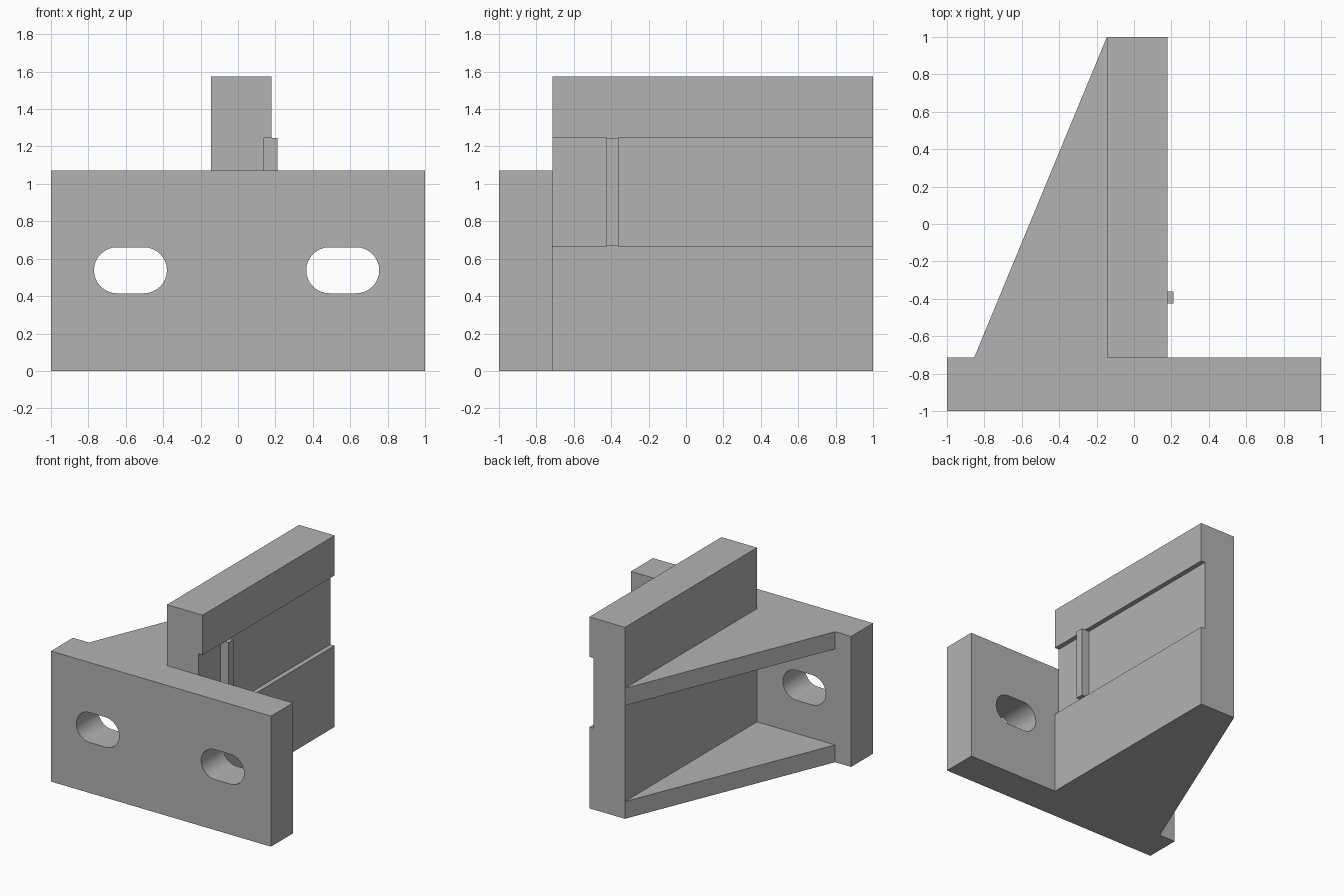
import bpy, bmesh, math

if "Cube" in bpy.data.objects:
    bpy.data.objects.remove(bpy.data.objects["Cube"])

grey = bpy.data.materials.new("plain grey")
grey.diffuse_color = (0.45, 0.45, 0.45, 1)
grey.use_nodes = True
grey.node_tree.nodes["Principled BSDF"].inputs["Base Color"].default_value = grey.diffuse_color


def extrude_profile(name, loops, lo, hi, axis):
    """Fill 2D loops (first is the outline, others are holes) and extrude along y or z."""
    curve = bpy.data.curves.new(name, 'CURVE')
    curve.dimensions = '2D'
    curve.fill_mode = 'BOTH'
    curve.extrude = (hi - lo) / 2
    for loop in loops:
        spline = curve.splines.new('POLY')
        spline.points.add(len(loop) - 1)
        for point, (u, v) in zip(spline.points, loop):
            point.co = (u, v, 0, 1)
        spline.use_cyclic_u = True
    temp = bpy.data.objects.new("temp", curve)
    bpy.context.collection.objects.link(temp)
    deps = bpy.context.evaluated_depsgraph_get()
    mesh = bpy.data.meshes.new_from_object(temp.evaluated_get(deps))
    bpy.data.objects.remove(temp)
    bpy.data.curves.remove(curve)

    bm = bmesh.new()
    bm.from_mesh(mesh)
    bmesh.ops.remove_doubles(bm, verts=bm.verts, dist=1e-4)
    mid = (lo + hi) / 2
    for vert in bm.verts:
        u, v, w = vert.co
        vert.co = (u, w + mid, v) if axis == 'y' else (u, v, w + mid)
    bmesh.ops.recalc_face_normals(bm, faces=bm.faces)
    bm.to_mesh(mesh)
    bm.free()
    mesh.name = name
    mesh.materials.clear()
    mesh.materials.append(grey)
    obj = bpy.data.objects.new(name, mesh)
    bpy.context.collection.objects.link(obj)
    bpy.ops.object.select_all(action='DESELECT')
    obj.select_set(True)
    bpy.context.view_layer.objects.active = obj
    bpy.ops.object.shade_smooth_by_angle(angle=math.radians(30))
    return obj


def rect(x0, x1, v0, v1):
    return [(x0, v0), (x1, v0), (x1, v1), (x0, v1)]


def slot(cx, cz, half_length, r, steps=16):
    """Rounded slot: two half circles joined by straight sides."""
    pts = []
    for side, start in ((1, -math.pi / 2), (-1, math.pi / 2)):
        for i in range(steps + 1):
            a = start + math.pi * i / steps
            pts.append((cx + side * (half_length - r) + r * math.cos(a), cz + r * math.sin(a)))
    return pts


PLATE_BACK = -0.715
PLATE_TOP = 1.072
WEB_LEFT, WEB_RIGHT = -0.145, 0.178
GROOVE_X, GROOVE_LOW, GROOVE_HIGH = 0.14, 0.668, 1.245

# Front mounting plate with two slots
extrude_profile("mounting_plate",
                [rect(-1, 1, 0, PLATE_TOP)] + [slot(x, 0.538, 0.195, 0.123) for x in (-0.575, 0.56)],
                -1, PLATE_BACK, 'y')

# Upright rail with a groove along its right side
extrude_profile("grooved_rail",
                [[(WEB_LEFT, 0), (WEB_RIGHT, 0), (WEB_RIGHT, GROOVE_LOW), (GROOVE_X, GROOVE_LOW),
                  (GROOVE_X, GROOVE_HIGH), (WEB_RIGHT, GROOVE_HIGH), (WEB_RIGHT, 1.573), (WEB_LEFT, 1.573)]],
                PLATE_BACK, 1, 'y')

# Small stop key standing in the groove
extrude_profile("stop_key", [rect(GROOVE_X, 0.21, GROOVE_LOW, GROOVE_HIGH)], -0.425, -0.36, 'y')

# Triangular gussets at the bottom and top of the plate
gusset = [(-0.855, PLATE_BACK), (WEB_LEFT, PLATE_BACK), (WEB_LEFT, 1)]
for name, low in (("lower_gusset", 0), ("upper_gusset", PLATE_TOP - 0.142)):
    extrude_profile(name, [gusset], low, low + 0.142, 'z')
